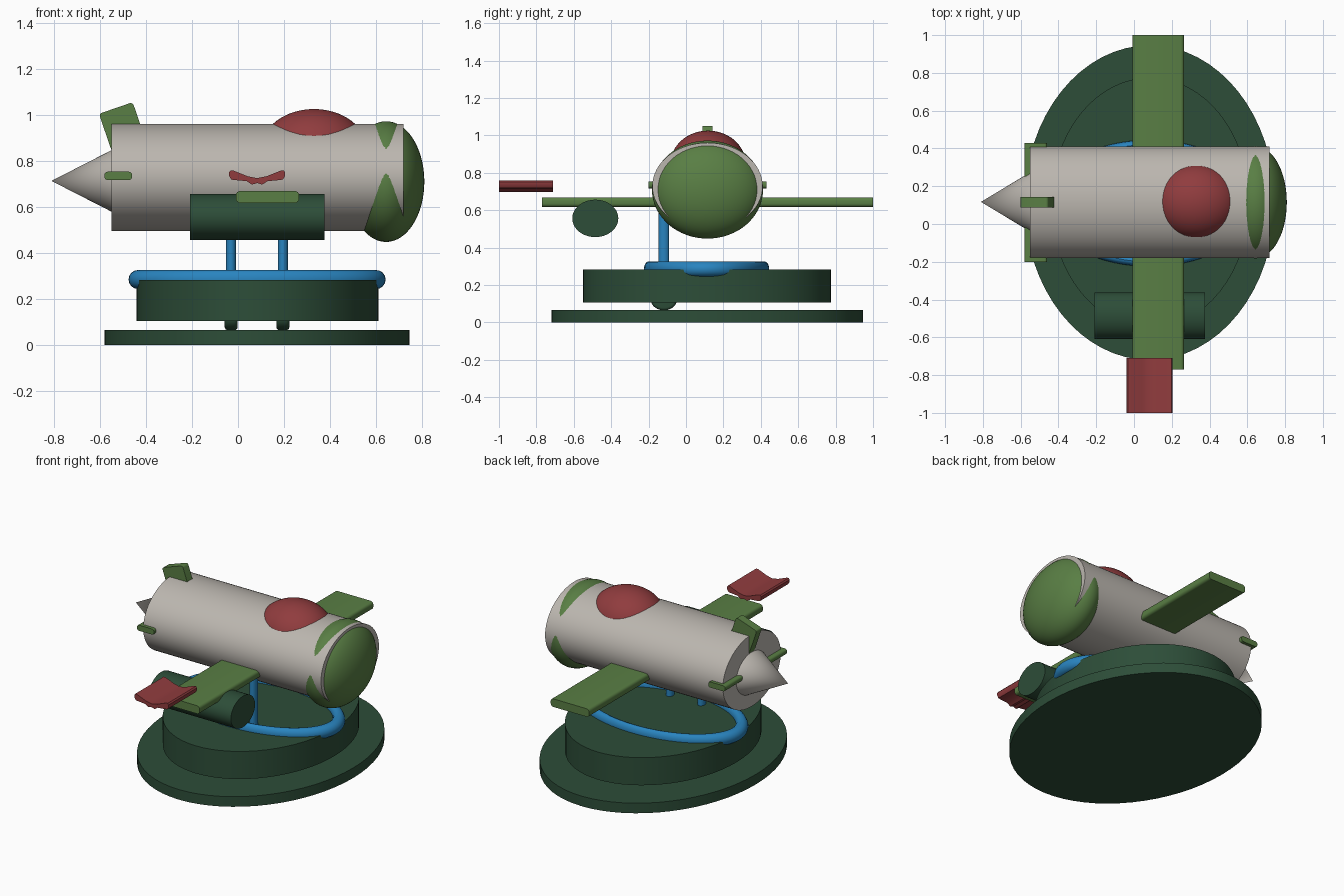
import bpy, bmesh, math
from mathutils import Matrix, Vector

if "Cube" in bpy.data.objects:
    bpy.data.objects.remove(bpy.data.objects["Cube"], do_unlink=True)


def material(name, colour):
    m = bpy.data.materials.new(name)
    m.use_nodes = True
    m.diffuse_color = (*colour, 1)
    m.node_tree.nodes["Principled BSDF"].inputs["Base Color"].default_value = (*colour, 1)
    return m


grey = material("warm grey", (0.50, 0.47, 0.43))
dark_green = material("dark green", (0.026, 0.075, 0.04))
leaf_green = material("leaf green", (0.10, 0.21, 0.058))
red = material("brick red", (0.28, 0.045, 0.048))
blue = material("blue", (0.022, 0.23, 0.52))

ALONG_X = Matrix.Rotation(math.pi / 2, 4, 'Y')
UPRIGHT = Matrix.Identity(4)


def finish(bm, name, mat, smooth=True):
    bmesh.ops.recalc_face_normals(bm, faces=bm.faces)
    me = bpy.data.meshes.new(name)
    bm.to_mesh(me)
    bm.free()
    me.materials.append(mat)
    ob = bpy.data.objects.new(name, me)
    bpy.context.collection.objects.link(ob)
    if smooth:
        bpy.ops.object.select_all(action='DESELECT')
        ob.select_set(True)
        bpy.context.view_layer.objects.active = ob
        bpy.ops.object.shade_smooth_by_angle(angle=math.radians(35))
    return ob


def place(bm, centre, size):
    """Scale a unit-sized mesh to the given full size and move it."""
    bm.transform(Matrix.Translation(centre) @ Matrix.Diagonal((*size, 1)))


def cylinder(name, mat, centre, size, axis=UPRIGHT, tip=0.5, rounding=0):
    bm = bmesh.new()
    bmesh.ops.create_cone(bm, cap_ends=True, segments=64, radius1=tip,
                          radius2=0.5, depth=1, matrix=axis)
    place(bm, centre, size)
    if rounding:
        rim = [e for e in bm.edges if any(len(f.verts) > 4 for f in e.link_faces)]
        bmesh.ops.bevel(bm, geom=rim, offset=rounding, segments=4,
                        profile=0.5, affect='EDGES')
    return finish(bm, name, mat)


def ellipsoid(name, mat, centre, size):
    bm = bmesh.new()
    bmesh.ops.create_uvsphere(bm, u_segments=64, v_segments=32, radius=0.5)
    place(bm, centre, size)
    return finish(bm, name, mat)


def slab(name, mat, centre, size, rounding, tilt=0):
    """Box whose edges running along y are rounded."""
    bm = bmesh.new()
    bmesh.ops.create_cube(bm, size=1)
    place(bm, (0, 0, 0), size)
    along_y = [e for e in bm.edges
               if abs(e.verts[0].co.y - e.verts[1].co.y) > size[1] / 2]
    bmesh.ops.bevel(bm, geom=along_y, offset=rounding, segments=4,
                    profile=0.5, affect='EDGES')
    bm.transform(Matrix.Translation(centre) @ Matrix.Rotation(tilt, 4, 'Y'))
    return finish(bm, name, mat)


def ring(name, mat, centre, radius, tube, squash, n=72, k=16):
    bm = bmesh.new()
    loops = []
    for i in range(n):
        a = math.tau * i / n
        loop = []
        for j in range(k):
            b = math.tau * j / k
            r = radius + tube * math.cos(b)
            loop.append(bm.verts.new((r * math.cos(a), squash * r * math.sin(a),
                                      tube * math.sin(b))))
        loops.append(loop)
    for i in range(n):
        p, q = loops[i], loops[(i + 1) % n]
        for j in range(k):
            m = (j + 1) % k
            bm.faces.new((p[j], q[j], q[m], p[m]))
    bm.transform(Matrix.Translation(centre))
    return finish(bm, name, mat)


def extrude_along_y(name, mat, outline, y0, y1):
    bm = bmesh.new()
    face = bm.faces.new([bm.verts.new((x, y0, z)) for x, z in outline])
    out = bmesh.ops.extrude_face_region(bm, geom=[face])
    for v in out["geom"]:
        if isinstance(v, bmesh.types.BMVert):
            v.co.y = y1
    return finish(bm, name, mat)


# Stand: wide plate, raised drum, embedded ring
cylinder("base_plate", dark_green, (0.083, 0.113, 0.0325), (1.324, 1.666, 0.065))
cylinder("base_drum", dark_green, (0.085, 0.112, 0.194), (1.05, 1.326, 0.178))
ring("base_ring", blue, (0.083, 0.11, 0.285), 0.517, 0.041, 0.6)

# Posts with rounded feet
for side, x in (("right", -0.03), ("left", 0.195)):
    cylinder(side + "_post", blue, (x, -0.118, 0.42), (0.044, 0.056, 0.4))
    cylinder(side + "_foot", dark_green, (x, -0.118, 0.117), (0.056, 0.136, 0.104),
             ALONG_X, rounding=0.014)

# Fuselage, nose, tail cone and canopy
cylinder("fuselage", grey, (0.084, 0.115, 0.728), (1.268, 0.59, 0.465), ALONG_X)
ellipsoid("nose", leaf_green, (0.643, 0.115, 0.71), (0.332, 0.594, 0.524))
cylinder("tail_cone", grey, (-0.68, 0.117, 0.713), (0.26, 0.314, 0.266), ALONG_X, tip=0)
ellipsoid("canopy", red, (0.33, 0.118, 0.85), (0.46, 0.4, 0.35))

# Wing and tail fins
slab("wing", leaf_green, (0.128, 0.115, 0.643), (0.274, 1.77, 0.052), 0.018)
slab("tail_bar", leaf_green, (-0.52, 0.115, 0.735), (0.12, 0.63, 0.036), 0.014)
slab("tail_fin", leaf_green, (-0.498, 0.115, 0.935), (0.155, 0.054, 0.2), 0.014,
     tilt=math.radians(-19))

# Pod under the wing
cylinder("wing_pod", dark_green, (0.083, -0.485, 0.556), (0.584, 0.246, 0.2), ALONG_X)

# Bent plate beyond the wing end, mirrored half outline
half = [(0.04, 0.733), (0.1, 0.757), (0.115, 0.759), (0.122, 0.75), (0.122, 0.735),
        (0.112, 0.719), (0.1, 0.717), (0.045, 0.712), (0.022, 0.697)]
cx = 0.083
outline = ([(cx, 0.725)] + [(cx + x, z) for x, z in half] + [(cx, 0.704)]
           + [(cx - x, z) for x, z in reversed(half)])
extrude_along_y("bent_plate", red, outline, -1.0, -0.71)
